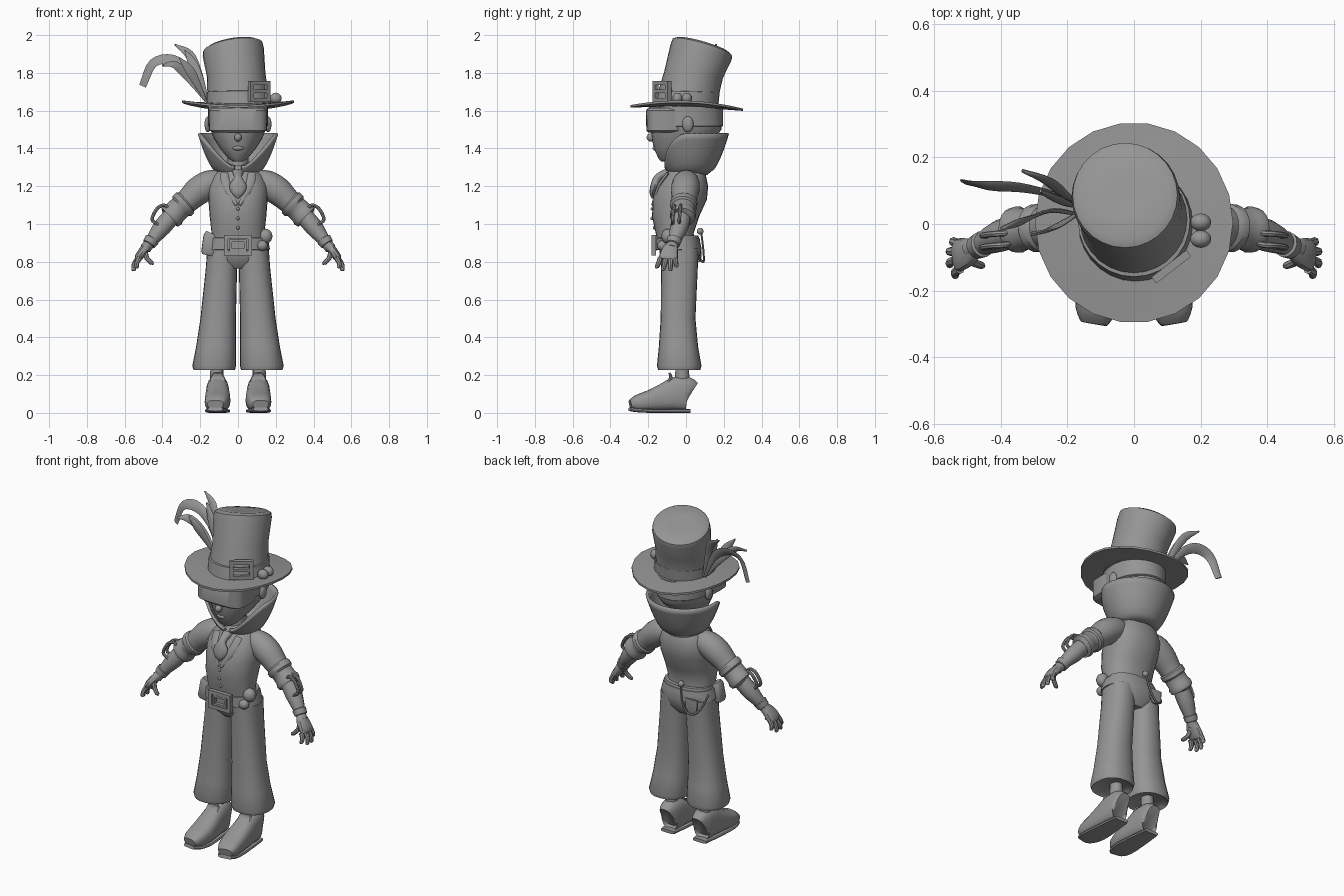
import bpy, bmesh, math
from mathutils import Vector

grey = bpy.data.materials.new("grey")
grey.diffuse_color = (0.3, 0.3, 0.3, 1)


def finish(name, bm):
    bmesh.ops.recalc_face_normals(bm, faces=bm.faces)
    me = bpy.data.meshes.new(name)
    bm.to_mesh(me)
    bm.free()
    me.materials.append(grey)
    ob = bpy.data.objects.new(name, me)
    bpy.context.collection.objects.link(ob)
    return ob


def circle(n, e):
    """Unit superellipse points."""
    out = []
    for i in range(n):
        c, s = math.cos(2 * math.pi * i / n), math.sin(2 * math.pi * i / n)
        out.append((math.copysign(abs(c) ** (2 / e), c), math.copysign(abs(s) ** (2 / e), s)))
    return out


def skin(name, rings, cap=True):
    bm = bmesh.new()
    vs = [[bm.verts.new(p) for p in r] for r in rings]
    n = len(vs[0])
    for a, b in zip(vs, vs[1:]):
        for i in range(n):
            bm.faces.new((a[i], a[(i + 1) % n], b[(i + 1) % n], b[i]))
    if cap:
        bm.faces.new(vs[0])
        bm.faces.new(vs[-1])
    return finish(name, bm)


def loft(name, rings, n=24, e=2, cap=True):
    """Stack of level rings (x, y, z, rx, ry[, slope x, slope y])."""
    out = []
    for x, y, z, rx, ry, *s in rings:
        sx, sy = s or (0, 0)
        out.append([(x + rx * c, y + ry * d, z + sx * rx * c + sy * ry * d) for c, d in circle(n, e)])
    return skin(name, out, cap)


def smooth_path(pts, k):
    """Catmull-Rom resampling of points with radii."""
    p = [Vector(q) for q in pts]
    p = [2 * p[0] - p[1]] + p + [2 * p[-1] - p[-2]]
    out = []
    for i in range(1, len(p) - 2):
        for j in range(k):
            t = j / k
            out.append(0.5 * (2 * p[i] + (p[i + 1] - p[i - 1]) * t
                              + (2 * p[i - 1] - 5 * p[i] + 4 * p[i + 1] - p[i + 2]) * t * t
                              + (3 * p[i] - p[i - 1] - 3 * p[i + 1] + p[i + 2]) * t ** 3))
    return out + [p[-2]]


def tube(name, pts, ref=(0, 0, 1), n=12, e=2, k=1):
    """Sweep along points (x, y, z, width, height)."""
    pts = smooth_path([tuple(p) + (p[3],) if len(p) == 4 else p for p in pts], k)
    P = [Vector(p[:3]) for p in pts]
    rings = []
    for i, p in enumerate(pts):
        t = (P[min(i + 1, len(P) - 1)] - P[max(i - 1, 0)]).normalized()
        side = t.cross(Vector(ref)).normalized()
        up = side.cross(t)
        rings.append([P[i] + side * c * max(p[3], .001) + up * d * max(p[4], .001) for c, d in circle(n, e)])
    return skin(name, rings)


def ball(name, loc, size, seg=14):
    bm = bmesh.new()
    bmesh.ops.create_uvsphere(bm, u_segments=seg, v_segments=seg // 2 + 2, radius=1)
    for v in bm.verts:
        v.co = Vector(loc) + Vector(a * b for a, b in zip(v.co, size))
    return finish(name, bm)


def frame(name, loc, w, h, bar, turn=0, middle=False):
    """Square buckle made of bars, facing the front and turned about z."""
    bm = bmesh.new()
    bars = [(0, h, w + bar, bar), (0, -h, w + bar, bar), (w, 0, bar, h), (-w, 0, bar, h)]
    if middle:
        bars.append((0, 0, w, bar * .8))
    ca, sa = math.cos(turn), math.sin(turn)
    for cx, cz, hx, hz in bars:
        for v in bmesh.ops.create_cube(bm, size=2)["verts"]:
            x, y, z = cx + v.co.x * hx, v.co.y * .012, cz + v.co.z * hz
            v.co = Vector(loc) + Vector((x * ca - y * sa, x * sa + y * ca, z))
    return finish(name, bm)


# Hat: leaning crown, band, curved brim, buckle and ornaments
loft("hat_crown", [(.005, 0, 1.62, .168, .168), (.0, .01, 1.68, .162, .163, .01, -.03),
                   (-.01, .04, 1.79, .155, .155, .06, -.12), (-.025, .08, 1.91, .162, .162, .13, -.25),
                   (-.027, .086, 1.936, .157, .157, .15, -.28), (-.028, .088, 1.948, .135, .135, .15, -.28),
                   (-.028, .088, 1.945, .06, .06, .13, -.25)], 28)
loft("hat_band", [(.005, 0, 1.635, .172, .172), (.0, .01, 1.70, .168, .168, .01, -.03),
                  (.0, .01, 1.702, .155, .155, .01, -.03)], 28)
brim = loft("hat_brim", [(0, .004, 1.638, .15, .15), (0, .004, 1.634, .23, .23), (0, .004, 1.634, .297, .30),
                         (0, .004, 1.622, .297, .30), (0, .004, 1.618, .15, .15)], 22)
for v in brim.data.vertices:
    v.co.z += .22 * v.co.x ** 2 - .16 * v.co.y ** 2 - .03 * v.co.y
frame("hat_buckle", (.112, -.128, 1.702), .055, .045, .011, .66, True)
for y in (.005, -.045):
    ball("hat_bead", (.2, y, 1.665), (.032, .027, .03))

# Feathers: flat swept blades from the hat side
FEATHERS = [[(-.17, .06, 1.65), (-.25, .09, 1.80), (-.35, .11, 1.87), (-.45, .115, 1.85), (-.505, .125, 1.73)],
            [(-.16, .06, 1.65), (-.21, .09, 1.80), (-.26, .13, 1.90), (-.335, .16, 1.95)],
            [(-.17, .03, 1.65), (-.25, .04, 1.76), (-.33, .01, 1.84), (-.40, -.015, 1.84)],
            [(-.17, .03, 1.65), (-.22, 0, 1.75), (-.26, -.02, 1.82), (-.31, -.03, 1.88)],
            [(-.16, .05, 1.65), (-.20, .06, 1.76), (-.24, .08, 1.85), (-.28, .10, 1.92)]]
for f in FEATHERS:
    m = len(f) - 1
    w = [.007, .022, .03, .027, .02] if m == 4 else [.006, .02, .024, .004]
    tube("feather", [p + (w[i], .006) for i, p in enumerate(f)], (.2, 1, -.6), 8, 2, 4)

# Head, ears, nose, lips and blindfold
loft("head", [(0, -.10, 1.33, .025, .03), (0, -.09, 1.345, .05, .055), (0, -.05, 1.40, .095, .12),
              (0, -.015, 1.45, .127, .165), (0, 0, 1.50, .147, .188), (0, 0, 1.56, .155, .19),
              (0, 0, 1.63, .155, .185)])
ball("nose", (0, -.185, 1.458), (.02, .024, .022))
ball("lips", (0, -.163, 1.402), (.03, .014, .013))
loft("blindfold", [(0, -.11, 1.485, .13, .09), (0, -.11, 1.495, .153, .10), (0, -.11, 1.60, .155, .102),
                   (0, -.11, 1.615, .14, .09)], 28, 4)
loft("blindfold_strap", [(0, 0, 1.515, .15, .19), (0, 0, 1.52, .16, .197), (0, 0, 1.62, .16, .195)], 28)
loft("neck", [(0, -.01, 1.24, .075, .075), (0, -.015, 1.31, .055, .06), (0, -.02, 1.40, .055, .06)], 16)

# Tall bowl collar, open at the front
bm = bmesh.new()
grid = []
for i in range(37):
    t = math.radians(-172 + 344 * i / 36)
    f = min(1, max(0, (abs(math.degrees(t)) - 95) / 75))
    top = 1 - .82 * f * f * (3 - 2 * f)
    col = []
    for j in range(8):
        u = top * j / 7
        r = .085 + .115 * u ** .55
        col.append(bm.verts.new((r * 1.03 * math.sin(t), .02 + r * math.cos(t), 1.265 + .215 * u)))
    grid.append(col)
for a, b in zip(grid, grid[1:]):
    for j in range(7):
        bm.faces.new((a[j], b[j], b[j + 1], a[j + 1]))
collar = finish("collar", bm)
mod = collar.modifiers.new("thickness", 'SOLIDIFY')
mod.thickness, mod.offset = .016, 0

# Waistcoat torso, cravat, lapels and buttons
loft("torso", [(0, -.045, .88, .15, .105), (0, -.06, .95, .14, .10), (0, -.055, 1.04, .15, .125),
               (0, -.032, 1.13, .157, .143), (0, -.018, 1.20, .158, .135), (0, -.004, 1.255, .135, .11),
               (0, 0, 1.29, .095, .09), (0, 0, 1.32, .06, .065)], 28, 2.3)
tube("cravat", [(0, -.10, 1.275, .03, .02), (0, -.15, 1.245, .022, .02), (0, -.165, 1.205, .046, .022),
                (0, -.178, 1.165, .034, .015), (0, -.178, 1.135, .004, .004)], (0, 1, 0), 12, 2, 3)
for s in (1, -1):
    tube("lapel", [(s * .075, -.095, 1.27, .022, .008), (s * .06, -.145, 1.2, .022, .008),
                   (s * .008, -.178, 1.10, .008, .006)], (0, 1, 0), 8, 2, 3)
for z, y in ((1.08, -.18), (1.03, -.181), (.98, -.168)):
    ball("button", (0, y, z), (.009, .007, .009), 10)

# Hips, belt, buckle and belt items
loft("hips", [(0, -.03, .765, .07, .07), (0, -.033, .80, .14, .098), (0, -.03, .87, .163, .113),
              (0, -.04, .94, .148, .105)], 28, 2.3)
loft("belt", [(0, -.04, .862, .158, .11), (0, -.04, .865, .17, .121), (0, -.045, .925, .157, .117),
              (0, -.045, .93, .145, .105)], 28, 2.3)
frame("belt_buckle", (0, -.17, .888), .063, .043, .011)
frame("belt_buckle_inner", (0, -.168, .888), .038, .024, .006)
ball("belt_charm", (.145, -.095, .935), (.038, .036, .04))
ball("belt_charm_small", (.128, -.125, .885), (.03, .028, .028))
tube("belt_pouch", [(-.14, -.08, .945, .034, .028), (-.145, -.082, .935, .038, .034),
                    (-.157, -.085, .85, .038, .038), (-.16, -.085, .835, .03, .03)], (0, 1, 0), 16, 4)
ball("chain_knob", (-.02, .075, .962), (.018, .018, .018))
tube("watch_chain", [(-.02, .08, .96, .006), (-.04, .092, .86, .006), (-.085, .092, .80, .006),
                     (-.14, .065, .83, .006), (-.165, .015, .91, .006)], (0, 1, .1), 6, 2, 5)
tube("back_pocket", [(-.09, .074, .885, .045, .006), (-.09, .076, .83, .042, .006),
                     (-.09, .072, .80, .02, .005)], (0, 1, 0), 10, 4)

for s in (1, -1):
    ball("ear", (s * .16, .01, 1.528), (.018, .03, .042))
    # Flared trouser leg and ankle
    loft("trouser_leg", [(s * .085, -.033, .87, .078, .10), (s * .088, -.035, .76, .083, .097),
                         (s * .105, -.042, .50, .094, .092), (s * .116, -.04, .35, .106, .104),
                         (s * .126, -.036, .25, .116, .118), (s * .126, -.036, .228, .11, .112),
                         (s * .126, -.036, .245, .09, .09)], 24, 2.3)
    loft("ankle", [(s * .112, -.02, .12, .036, .04), (s * .112, -.02, .30, .034, .036)], 14)
    # Shoe, sole and tongue
    x = s * .108
    tube("shoe", [(x, .022, .095, .04, .075), (x, .008, .1, .054, .09), (x, -.05, .101, .06, .091),
                  (x, -.11, .085, .064, .075), (x, -.19, .065, .068, .056),
                  (s * .115, -.26, .052, .06, .042), (s * .12, -.295, .045, .042, .022)], (0, 0, 1), 18, 2.8, 2)
    tube("sole", [(x, .024, .01, .045, .01), (x, -.05, .01, .055, .01), (x, -.19, .01, .067, .01),
                  (s * .115, -.265, .014, .058, .01), (s * .12, -.298, .02, .04, .01)], (0, 0, 1), 12, 4, 2)
    tube("shoe_tongue", [(x, -.10, .155, .045, .012), (x, -.08, .185, .04, .01), (x, -.088, .212, .022, .006)],
         (0, 1, 0), 10, 3, 2)
    # Sleeve with folded cuff, forearm and wristband
    tube("sleeve", [(s * .09, 0, 1.225, .06), (s * .15, 0, 1.212, .073), (s * .21, -.005, 1.175, .075),
                    (s * .27, -.01, 1.12, .064), (s * .34, -.015, 1.055, .06)], (0, 1, 0), 18, 2, 3)
    tube("sleeve_cuff", [(s * .27, -.01, 1.12, .06), (s * .28, -.011, 1.112, .072), (s * .298, -.013, 1.095, .072),
                         (s * .305, -.014, 1.088, .062), (s * .335, -.016, 1.06, .063),
                         (s * .345, -.017, 1.05, .07), (s * .362, -.018, 1.035, .066),
                         (s * .364, -.019, 1.033, .045)], (0, 1, 0), 18)
    tube("forearm", [(s * .34, -.015, 1.055, .046), (s * .40, -.035, .985, .048), (s * .44, -.053, .935, .038),
                     (s * .47, -.068, .895, .029), (s * .49, -.077, .87, .03)], (0, 1, 0), 14, 2, 2)
    tube("wristband", [(s * .452, -.06, .922, .03), (s * .455, -.061, .918, .04), (s * .472, -.069, .893, .036),
                       (s * .474, -.07, .89, .026)], (0, 1, 0), 14)
    # Ribbon loops on the forearm
    for y in (-.05, -.015):
        tube("sleeve_ribbon", [(s * .36, y, 1.06, .009), (s * .385, y - .012, 1.098, .009),
                               (s * .425, y - .015, 1.085, .009), (s * .455, y - .02, 1.025, .009),
                               (s * .42, y - .02, .995, .008)], (0, 1, 0), 8, 2, 4)
    # Hand with thumb and fingers
    tube("palm", [(s * .475, -.07, .89, .024, .028), (s * .50, -.085, .86, .024, .044),
                  (s * .525, -.093, .825, .022, .05), (s * .532, -.096, .81, .014, .042)], (0, 1, 0), 12, 2.5, 2)
    for (a, b, c), (d, e, f) in (((.522, -.135, .82), (.535, -.155, .765)), ((.535, -.108, .81), (.552, -.122, .752)),
                                 ((.535, -.082, .81), (.552, -.083, .75)), ((.528, -.058, .82), (.54, -.05, .77)),
                                 ((.492, -.105, .85), (.455, -.125, .785))):
        tube("finger", [(s * a, b, c, .015), (s * ((a + d) / 2 + .008), (b + e) / 2, (c + f) / 2, .013),
                        (s * d, e, f + .006, .011), (s * d, e, f, .004)], (0, 1, 0), 8, 2, 2)

bpy.ops.object.select_all(action='SELECT')
bpy.context.view_layer.objects.active = collar
bpy.ops.object.shade_smooth_by_angle(angle=math.radians(40))
